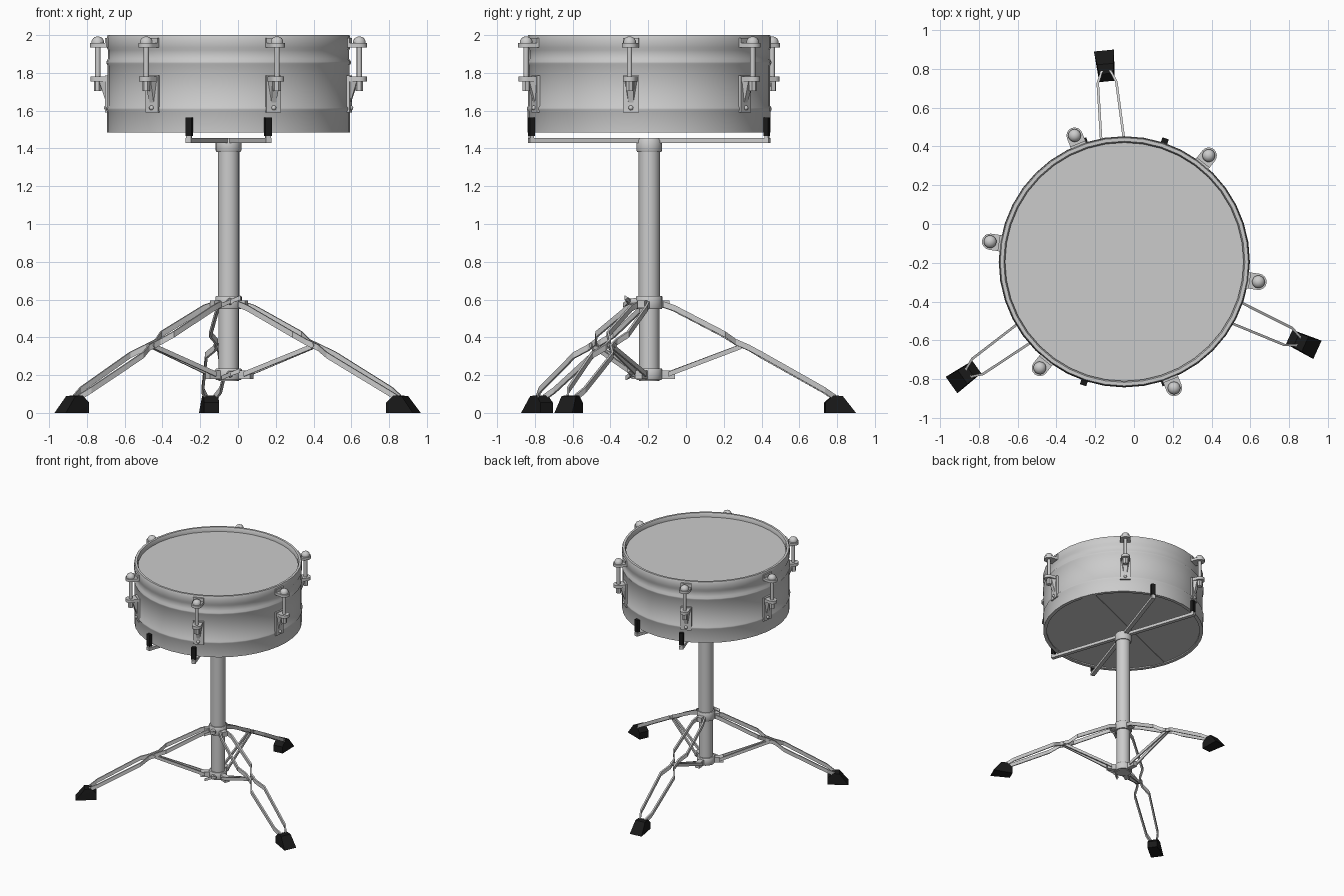
import bpy, bmesh, math
from mathutils import Matrix, Vector

if "Cube" in bpy.data.objects:
    bpy.data.objects.remove(bpy.data.objects["Cube"])

CENTRE = Vector((-0.05, -0.195, 0))
black = bpy.data.materials.new("black_rubber")
black.diffuse_color = (0.01, 0.01, 0.01, 1)
black.use_nodes = True
black.node_tree.nodes["Principled BSDF"].inputs["Base Color"].default_value = black.diffuse_color


def finish(name, bm, angle=0.0, mat=None, smooth=35):
    """Turn a bmesh into an object, turned by angle (degrees) about the column axis."""
    bmesh.ops.recalc_face_normals(bm, faces=bm.faces)
    bm.transform(Matrix.Translation(CENTRE) @ Matrix.Rotation(math.radians(angle), 4, 'Z'))
    me = bpy.data.meshes.new(name)
    bm.to_mesh(me)
    bm.free()
    for p in me.polygons:
        p.use_smooth = True
    me.set_sharp_from_angle(angle=math.radians(smooth))
    if mat:
        me.materials.append(mat)
    ob = bpy.data.objects.new(name, me)
    bpy.context.collection.objects.link(ob)
    return ob


def lathe(bm, profile, segs, at=(0, 0, 0)):
    """Revolve (radius, z) points about a vertical axis; radius 0 closes to a pole."""
    rings = []
    for r, z in profile:
        if r == 0:
            rings.append([bm.verts.new((at[0], at[1], at[2] + z))])
        else:
            rings.append([bm.verts.new((at[0] + r * math.cos(2 * math.pi * i / segs),
                                        at[1] + r * math.sin(2 * math.pi * i / segs),
                                        at[2] + z)) for i in range(segs)])
    for a, b in zip(rings, rings[1:]):
        for i in range(segs):
            j = (i + 1) % segs
            quad = [a[i % len(a)], a[j % len(a)], b[j % len(b)], b[i % len(b)]]
            bm.faces.new(list(dict.fromkeys(quad)))


def cyl(bm, r, z0, z1, segs=16, at=(0, 0, 0)):
    lathe(bm, [(0, z0), (r, z0), (r, z1), (0, z1)], segs, at)


def box(bm, lo, hi):
    size = [h - l for l, h in zip(lo, hi)]
    mid = [(h + l) / 2 for l, h in zip(lo, hi)]
    bmesh.ops.create_cube(bm, size=1, matrix=Matrix.Translation(mid) @ Matrix.Diagonal((*size, 1)))


def hull(bm, pts):
    vs = [bm.verts.new(p) for p in pts]
    bmesh.ops.convex_hull(bm, input=vs)


def strap(bm, r0, r1, half, z0, z1):
    """Flat tongue pointing along +x with a rounded tip."""
    pts = [(r0, -half)]
    for i in range(9):
        a = math.radians(-90 + 22.5 * i)
        pts.append((r1 - half + half * math.cos(a), half * math.sin(a)))
    pts.append((r0, half))
    hull(bm, [(x, y, z) for x, y in pts for z in (z0, z1)])


def ribbon(bm, path, thick, depth):
    """Flat bar on edge following (x, y, z) points."""
    rings = [[bm.verts.new((x, y + dy * thick / 2, z + dz * depth / 2))
              for dy, dz in ((-1, -1), (1, -1), (1, 1), (-1, 1))] for x, y, z in path]
    for a, b in zip(rings, rings[1:]):
        for i in range(4):
            bm.faces.new((a[i], a[(i + 1) % 4], b[(i + 1) % 4], b[i]))
    bm.faces.new(rings[0])
    bm.faces.new(rings[-1])


# drum shell with two raised beads and a top hoop
bm = bmesh.new()
lathe(bm, [(0.615, 1.50), (0.615, 1.485), (0.643, 1.485), (0.643, 1.595), (0.648, 1.605),
           (0.648, 1.615), (0.641, 1.625), (0.641, 1.84), (0.647, 1.85), (0.647, 1.86),
           (0.638, 1.875), (0.638, 1.92), (0.645, 1.935), (0.645, 1.985), (0.640, 2.0),
           (0.622, 2.0), (0.615, 1.985), (0.615, 1.96)], 40)
finish("drum_shell", bm)

# heads, top and bottom
for name, z0, z1 in (("top_head", 1.94, 1.965), ("bottom_head", 1.495, 1.51)):
    bm = bmesh.new()
    cyl(bm, 0.622, z0, z1, 40)
    finish(name, bm)

# band across the bottom head
bm = bmesh.new()
box(bm, (-0.615, -0.06, 1.490), (0.615, 0.06, 1.497))
finish("bottom_band", bm, 23)

# six tension lugs
for k in range(6):
    ang = 51.5 + 60 * k
    bm = bmesh.new()
    strap(bm, 0.63, 0.742, 0.042, 1.935, 1.957)
    box(bm, (0.635, -0.042, 1.935), (0.655, 0.042, 1.985))
    lathe(bm, [(0, 1.955), (0.033, 1.955), (0.033, 1.97), (0.025, 1.984), (0.012, 1.991), (0, 1.993)],
          16, (0.70, 0, 0))
    finish("rim_claw", bm, ang)
    bm = bmesh.new()
    cyl(bm, 0.014, 1.72, 1.96, 12, (0.70, 0, 0))
    cyl(bm, 0.021, 1.705, 1.755, 6, (0.70, 0, 0))
    finish("tension_rod", bm, ang)
    bm = bmesh.new()
    box(bm, (0.632, -0.042, 1.59), (0.654, 0.042, 1.785))
    strap(bm, 0.64, 0.74, 0.036, 1.755, 1.78)
    hull(bm, [(0.65, -0.034, 1.757), (0.65, 0.034, 1.757), (0.69, -0.022, 1.757),
              (0.69, 0.022, 1.757), (0.65, -0.012, 1.63), (0.65, 0.012, 1.63)])
    bmesh.ops.create_uvsphere(bm, u_segments=10, v_segments=6, radius=0.013,
                              matrix=Matrix.Translation((0.655, 0, 1.615)))
    finish("lug_bracket", bm, ang)

# cradle: hub, four arms, upturned rubber tips
bm = bmesh.new()
lathe(bm, [(0, 1.38), (0.063, 1.38), (0.068, 1.39), (0.068, 1.44), (0.06, 1.455), (0, 1.455)], 24)
finish("cradle_hub", bm)
for ang in (71.5, 108.5, 251.5, 288.5):
    bm = bmesh.new()
    box(bm, (0, -0.016, 1.43), (0.672, 0.016, 1.455))
    box(bm, (0.648, -0.014, 1.44), (0.668, 0.014, 1.48))
    finish("cradle_arm", bm, ang)
    bm = bmesh.new()
    box(bm, (0.644, -0.017, 1.465), (0.67, 0.017, 1.565))
    finish("cradle_tip", bm, ang, black)

# column, sleeve and lower clamp
bm = bmesh.new()
cyl(bm, 0.057, 0.60, 1.40, 24)
cyl(bm, 0.054, 0.17, 0.60, 24)
finish("column", bm)
for name, z0, z1 in (("leg_sleeve", 0.55, 0.62), ("lower_clamp", 0.175, 0.235)):
    bm = bmesh.new()
    lathe(bm, [(0.05, z0), (0.066, z0), (0.07, z0 + 0.006), (0.07, z1 - 0.006),
               (0.066, z1), (0.05, z1)], 24)
    finish(name, bm)

# clamp screw with wings, between the two front legs
for z, reach in ((0.59, 0.115), (0.205, 0.10)):
    bm = bmesh.new()
    bmesh.ops.create_cone(bm, cap_ends=True, segments=12, radius1=0.02, radius2=0.014, depth=reach - 0.05,
                          matrix=Matrix.Translation(((reach + 0.05) / 2, 0, z)) @ Matrix.Rotation(math.pi / 2, 4, 'Y'))
    for s in (-1, 1):
        hull(bm, [(reach - 0.02, 0, z - 0.012), (reach - 0.02, 0, z + 0.012), (reach, 0, z - 0.01),
                  (reach, 0, z + 0.01), (reach + 0.02, s * 0.05, z + s * 0.02 + 0.012),
                  (reach + 0.02, s * 0.05, z + s * 0.02 - 0.012), (reach, s * 0.05, z + s * 0.02)])
    finish("wing_screw", bm, 275.5)

# three double-bar legs with braces and rubber feet
for ang in (95.5, 215.5, 335.5):
    bm = bmesh.new()
    half_path = [(0.07, 0.028, 0.575), (0.13, 0.045, 0.555), (0.40, 0.058, 0.415), (0.46, 0.018, 0.375),
                 (0.53, 0.018, 0.345), (0.60, 0.060, 0.305), (0.93, 0.048, 0.12), (0.99, 0.022, 0.08)]
    for s in (-1, 1):
        ribbon(bm, [(x, s * y, z) for x, y, z in half_path], 0.013, 0.032)
    finish("leg_bars", bm, ang, smooth=20)
    bm = bmesh.new()
    for s in (-1, 1):
        ribbon(bm, [(0.10, s * 0.026, 0.205), (0.49, s * 0.010, 0.352)], 0.011, 0.026)
    bmesh.ops.create_cone(bm, cap_ends=True, segments=10, radius1=0.013, radius2=0.013, depth=0.06,
                          matrix=Matrix.Translation((0.495, 0, 0.358)) @ Matrix.Rotation(math.pi / 2, 4, 'X'))
    finish("leg_brace", bm, ang)
    bm = bmesh.new()
    box(bm, (0.055, -0.02, 0.18), (0.135, 0.02, 0.225))
    box(bm, (0.055, -0.021, 0.555), (0.105, 0.021, 0.595))
    finish("leg_hinges", bm, ang)
    bm = bmesh.new()
    hull(bm, [(x, s * w, z) for s in (-1, 1) for x, w, z in
              ((0.935, 0.04, 0.0), (1.095, 0.052, 0.0), (0.935, 0.04, 0.055),
               (0.975, 0.038, 0.092), (1.025, 0.042, 0.09))])
    finish("rubber_foot", bm, ang, black)
